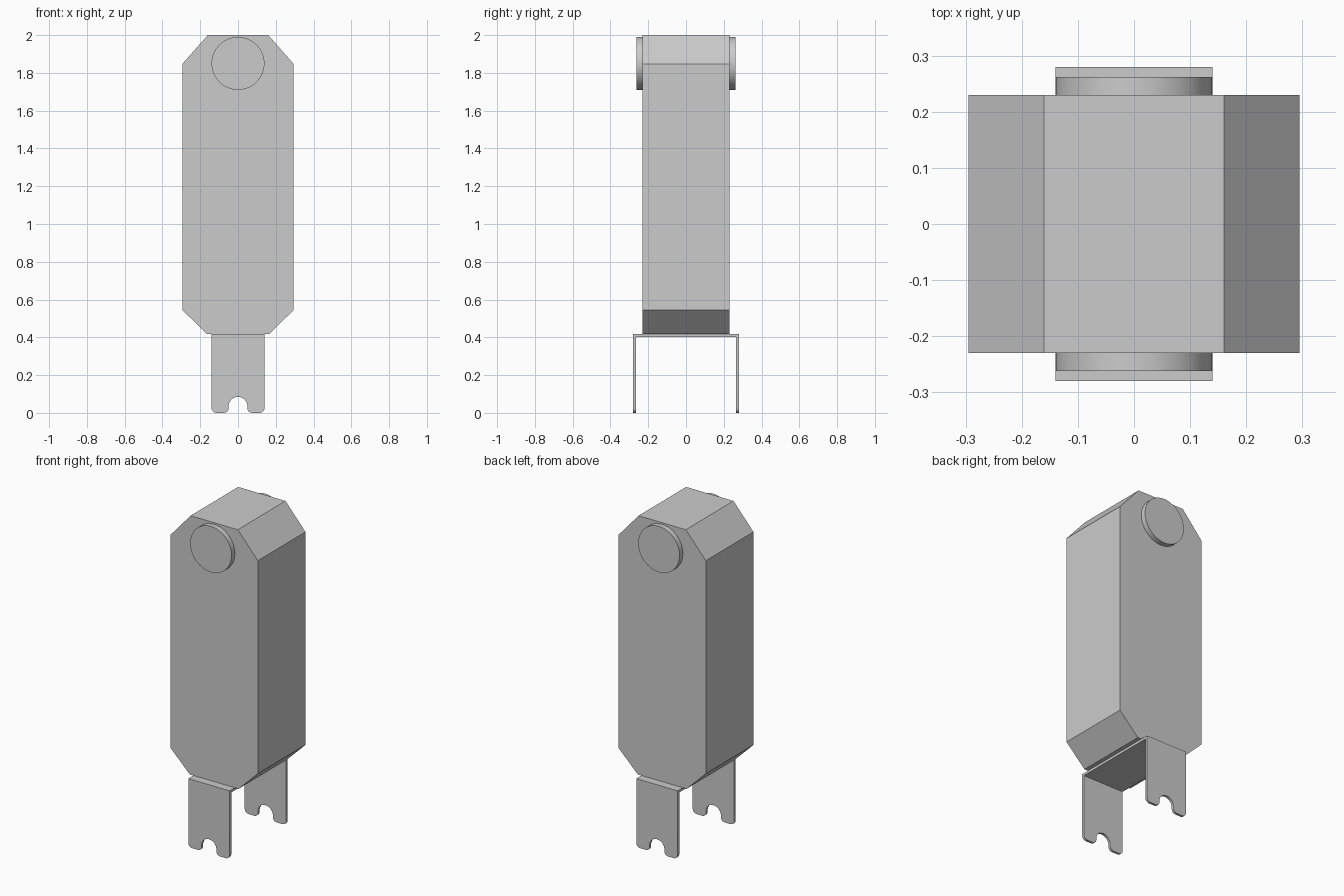
import bpy
import bmesh
from math import sin, cos, pi, radians

cube = bpy.data.objects.get("Cube")
if cube:
    bpy.data.objects.remove(cube, do_unlink=True)

# Single bare metal colour
metal = bpy.data.materials.new("grey_metal")
metal.use_nodes = True
GREY = (0.6, 0.6, 0.6, 1)
metal.diffuse_color = GREY
metal.node_tree.nodes["Principled BSDF"].inputs["Base Color"].default_value = GREY


def arc(cx, cz, r, start, end, steps):
    """Points of an arc in the x-z plane, angles in degrees."""
    angles = [radians(start + (end - start) * i / steps) for i in range(steps + 1)]
    return [(cx + r * cos(a), cz + r * sin(a)) for a in angles]


def mirrored(half):
    """Close a right-hand outline with its mirror image."""
    return half + [(-x, z) for x, z in reversed(half) if x > 1e-5]


def extrude_profile(name, outline, y0, y1):
    """Solid made by sweeping an x-z outline from y0 to y1."""
    bm = bmesh.new()
    face = bm.faces.new([bm.verts.new((x, y0, z)) for x, z in outline])
    swept = bmesh.ops.extrude_face_region(bm, geom=[face])["geom"]
    verts = [v for v in swept if isinstance(v, bmesh.types.BMVert)]
    bmesh.ops.translate(bm, verts=verts, vec=(0, y1 - y0, 0))
    bmesh.ops.recalc_face_normals(bm, faces=bm.faces)
    mesh = bpy.data.meshes.new(name)
    bm.to_mesh(mesh)
    bm.free()
    mesh.materials.append(metal)
    obj = bpy.data.objects.new(name, mesh)
    bpy.context.collection.objects.link(obj)
    return obj


def smooth(obj):
    bpy.ops.object.select_all(action="DESELECT")
    obj.select_set(True)
    bpy.context.view_layer.objects.active = obj
    bpy.ops.object.shade_smooth_by_angle(angle=radians(30))


# Chamfered housing
extrude_profile("housing", mirrored([(0.165, 0.418), (0.295, 0.545), (0.295, 1.847),
                                     (0.16, 2.0)]), -0.23, 0.23)

# Round pivot caps on both faces
for side, name in ((-1, "front_pivot_cap"), (1, "back_pivot_cap")):
    smooth(extrude_profile(name, arc(0, 1.85, 0.14, 0, 360 - 7.5, 47),
                           side * 0.23, side * 0.262))

# Fork bracket: notched, rounded legs joined by a thin top plate
half_leg = (arc(0, 0.035, 0.05, 90, 0, 10)
            + arc(0.075, 0.025, 0.025, 180, 270, 5)
            + arc(0.115, 0.025, 0.025, 270, 360, 5)
            + [(0.14, 0.418)])
bracket = extrude_profile("fork_bracket", mirrored(half_leg), -0.28, 0.28)

# Hollow between the legs
cutter = extrude_profile("bracket_cutter", mirrored([(0.3, -0.2), (0.3, 0.403)]),
                         -0.265, 0.265)
cutter.hide_render = True
cutter.hide_set(True)
cut = bracket.modifiers.new("hollow", "BOOLEAN")
cut.operation = "DIFFERENCE"
cut.solver = "EXACT"
cut.object = cutter
bpy.context.view_layer.update()
evaluated = bracket.evaluated_get(bpy.context.evaluated_depsgraph_get())
bracket.data = bpy.data.meshes.new_from_object(evaluated)
bracket.modifiers.clear()
bpy.data.objects.remove(cutter, do_unlink=True)
smooth(bracket)
